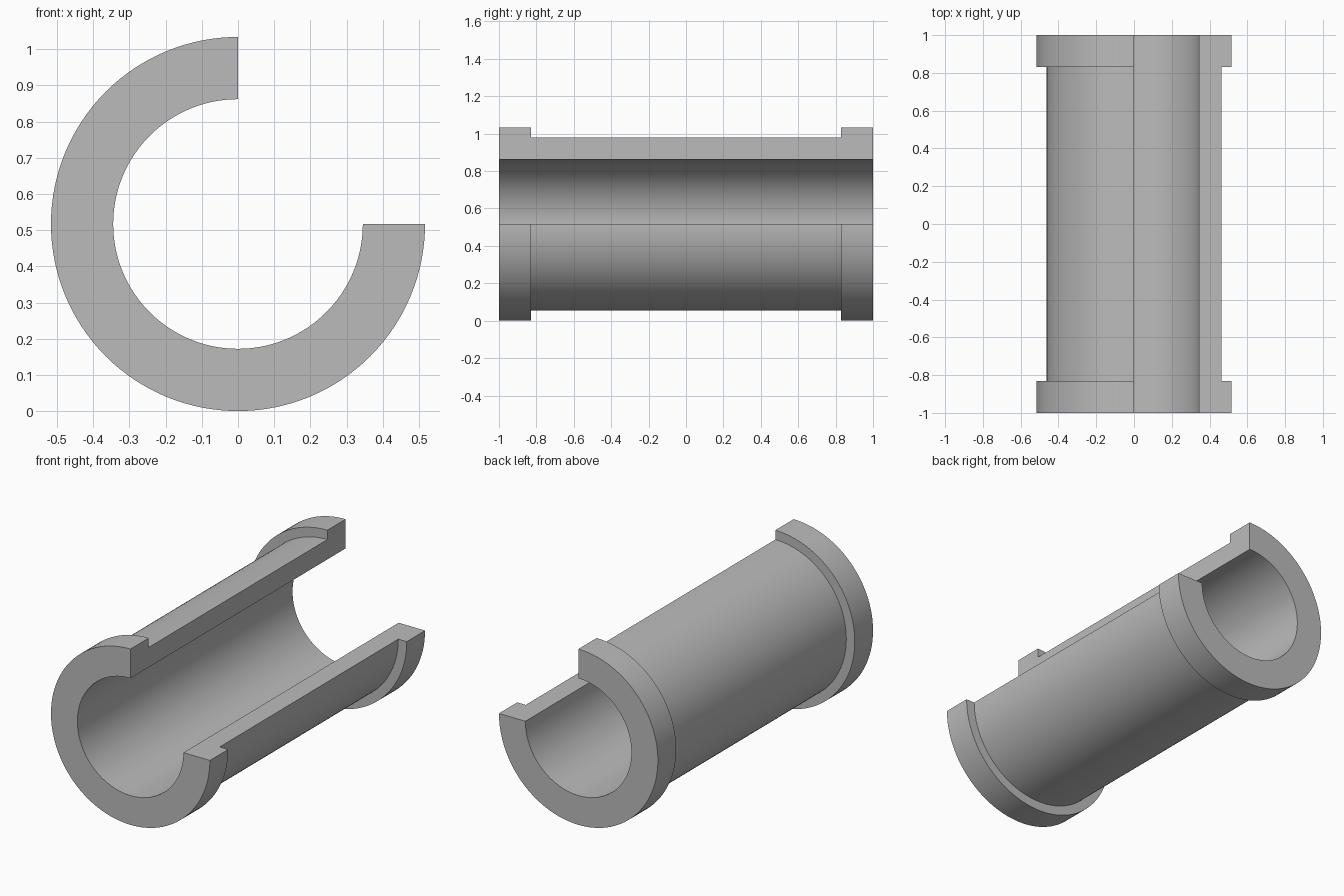
import bpy
import bmesh
from math import radians, cos, sin

cube = bpy.data.objects.get("Cube")
if cube:
    bpy.data.objects.remove(cube, do_unlink=True)

OUTER, BODY, BORE = 0.517, 0.462, 0.345
HALF, SHOULDER = 1.0, 0.83
STEPS = 96

grey = bpy.data.materials.new("plain_grey")
grey.use_nodes = True
colour = (0.5, 0.5, 0.5, 1.0)
grey.diffuse_color = colour
grey.node_tree.nodes["Principled BSDF"].inputs["Base Color"].default_value = colour

# Wall cross-section as (radius, y): bore, end collars and thinner body
profile = [(BORE, -HALF), (OUTER, -HALF), (OUTER, -SHOULDER), (BODY, -SHOULDER),
           (BODY, SHOULDER), (OUTER, SHOULDER), (OUTER, HALF), (BORE, HALF)]

# Sweep three quarters of a turn, leaving the upper left quarter open
bm = bmesh.new()
rings = []
for i in range(STEPS + 1):
    a = radians(90 + 270 * i / STEPS)
    rings.append([bm.verts.new((r * cos(a), y, OUTER + r * sin(a))) for r, y in profile])
for r0, r1 in zip(rings, rings[1:]):
    for j in range(len(profile)):
        k = (j + 1) % len(profile)
        bm.faces.new((r0[j], r0[k], r1[k], r1[j]))

# Flat cut faces
bm.faces.new(rings[0])
bm.faces.new(rings[-1])
bmesh.ops.recalc_face_normals(bm, faces=bm.faces)

mesh = bpy.data.meshes.new("flanged_bushing")
bm.to_mesh(mesh)
bm.free()
mesh.materials.append(grey)
bushing = bpy.data.objects.new("flanged_bushing", mesh)
bpy.context.collection.objects.link(bushing)

# Smooth curved walls with crisp edges
bpy.ops.object.select_all(action="DESELECT")
bushing.select_set(True)
bpy.context.view_layer.objects.active = bushing
bpy.ops.object.shade_smooth_by_angle(angle=radians(30))
